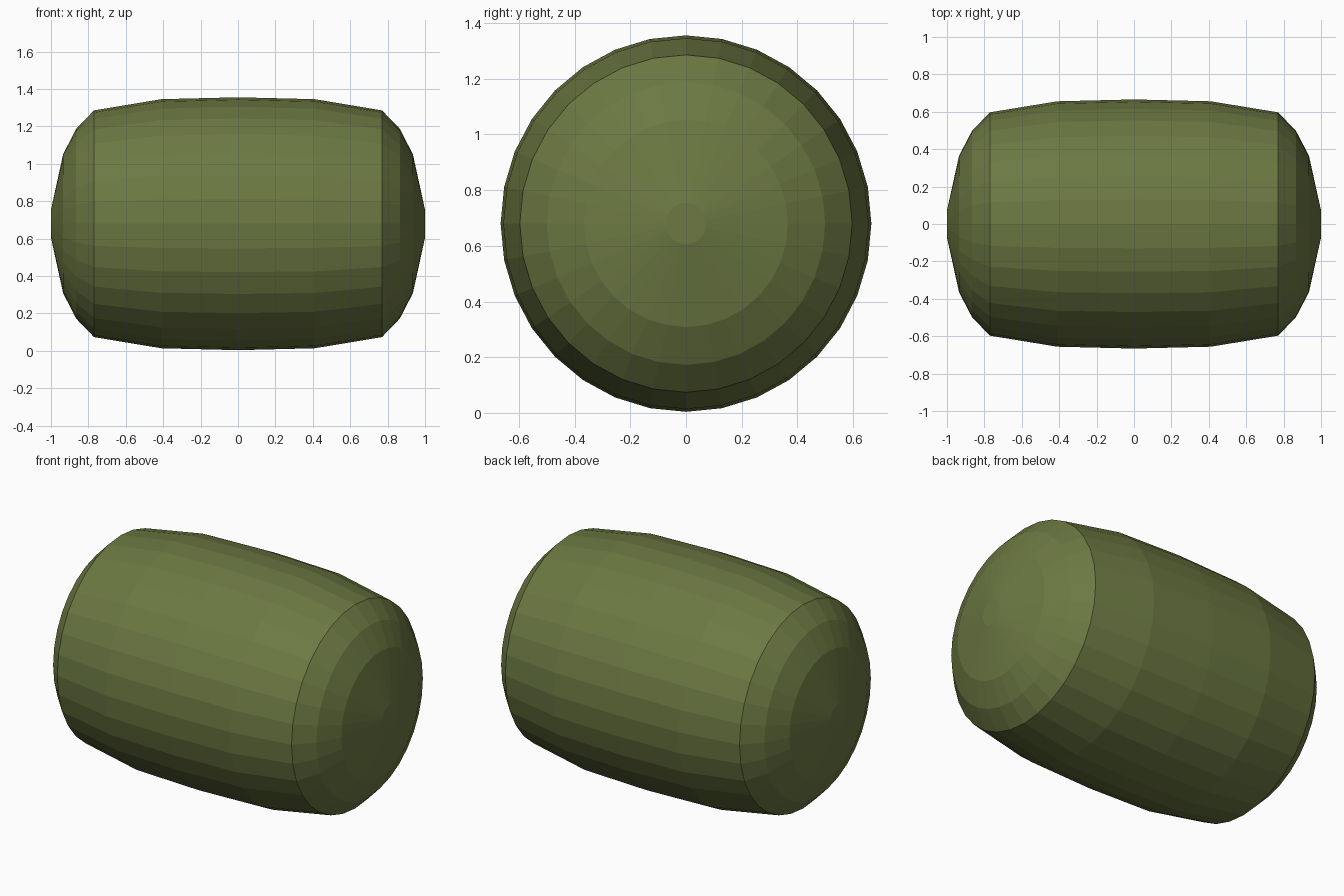
import bpy, bmesh, math

if "Cube" in bpy.data.objects:
    bpy.data.objects.remove(bpy.data.objects["Cube"])

SIDES, CZ, SQUASH = 32, 0.68, 1.015

olive = bpy.data.materials.new("olive")
olive.diffuse_color = (0.15, 0.19, 0.055, 1)
olive.use_nodes = True
olive.node_tree.nodes["Principled BSDF"].inputs["Base Color"].default_value = olive.diffuse_color

# half profile: (x, radius across y)
half = [(0.0, 0.666), (0.41, 0.656), (0.77, 0.597), (0.865, 0.50), (0.935, 0.366), (1.0, 0.073)]
profile = [(-x, r) for x, r in reversed(half[1:])] + half

# barrel: rings lofted along x, closed by small end discs
bm = bmesh.new()
rings = []
for x, r in profile:
    rings.append([bm.verts.new((x, r * math.sin(a), CZ + r * SQUASH * math.cos(a)))
                  for a in (2 * math.pi * i / SIDES for i in range(SIDES))])
for a, b in zip(rings, rings[1:]):
    for i in range(SIDES):
        j = (i + 1) % SIDES
        bm.faces.new((a[i], a[j], b[j], b[i]))
bm.faces.new(rings[0])
bm.faces.new(rings[-1])
bmesh.ops.recalc_face_normals(bm, faces=bm.faces)

# rest exactly on the ground
low = min(v.co.z for v in bm.verts)
bmesh.ops.translate(bm, verts=bm.verts, vec=(0, 0, 0.004 - low))

mesh = bpy.data.meshes.new("barrel")
bm.to_mesh(mesh)
bm.free()
mesh.materials.append(olive)
bpy.context.collection.objects.link(bpy.data.objects.new("barrel", mesh))
